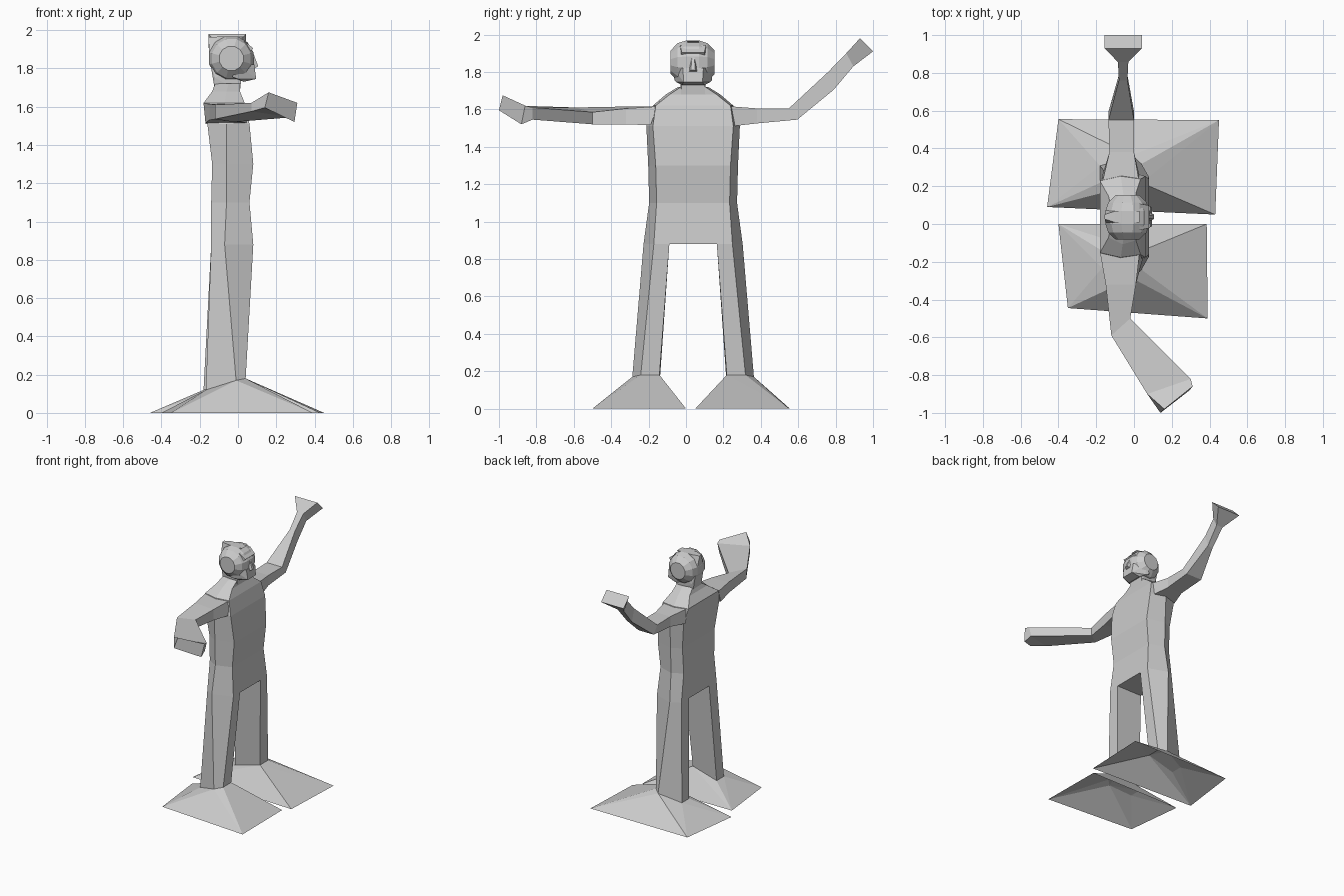
import bpy, bmesh
from math import sin, cos, pi

CY = 0.038   # body symmetry plane in y; the figure looks along +x


def finish(bm, name):
    bmesh.ops.recalc_face_normals(bm, faces=bm.faces)
    me = bpy.data.meshes.new(name)
    bm.to_mesh(me)
    bm.free()
    ob = bpy.data.objects.new(name, me)
    bpy.context.collection.objects.link(ob)
    return ob


def loft(name, rings, caps=True):
    """Skin a list of equal-length point rings, optionally capped at both ends."""
    bm = bmesh.new()
    vs = [[bm.verts.new(p) for p in r] for r in rings]
    n = len(vs[0])
    for a, b in zip(vs, vs[1:]):
        for i in range(n):
            j = (i + 1) % n
            bm.faces.new((a[i], a[j], b[j], b[i]))
    if caps:
        bm.faces.new(vs[0])
        bm.faces.new(vs[-1])
    return finish(bm, name)


def hull(name, pts, open_bottom=False):
    bm = bmesh.new()
    for p in pts:
        bm.verts.new(p)
    res = bmesh.ops.convex_hull(bm, input=bm.verts)
    junk = list({v for v in res["geom_interior"] + res["geom_unused"]
                 if isinstance(v, bmesh.types.BMVert)})
    if junk:
        bmesh.ops.delete(bm, geom=junk, context='VERTS')
    bmesh.ops.dissolve_limit(bm, angle_limit=0.02, verts=bm.verts, edges=bm.edges)
    bmesh.ops.recalc_face_normals(bm, faces=bm.faces)
    if open_bottom:
        floor = [f for f in bm.faces if all(v.co.z < 0.01 for v in f.verts)]
        bmesh.ops.delete(bm, geom=floor, context='FACES_ONLY')
    return finish(bm, name)


# Torso: hexagonal sections (z, front x, side x, back x, front half, side half, back half)
sections = [
    (0.88, 0.08, -0.07, -0.14, 0.21, 0.265, 0.22),
    (1.10, 0.06, -0.06, -0.14, 0.195, 0.235, 0.19),
    (1.30, 0.08, -0.06, -0.135, 0.20, 0.24, 0.20),
    (1.51, 0.06, -0.06, -0.16, 0.215, 0.25, 0.22),
    (1.62, 0.035, -0.07, -0.18, 0.20, 0.215, 0.19),
    (1.68, 0.01, -0.06, -0.135, 0.125, 0.145, 0.11),
    (1.72, 0.01, -0.05, -0.12, 0.065, 0.08, 0.05),
]
loft("torso", [[(f, CY - a, z), (s, CY - b, z), (k, CY - c, z),
                (k, CY + c, z), (s, CY + b, z), (f, CY + a, z)]
               for z, f, s, k, a, b, c in sections])

# Legs and hollow pyramid feet
foot_base = {
    -1: [(-0.40, 0.0), (0.385, 0.0), (0.39, -0.50), (-0.35, -0.445)],
    1: [(-0.40, 0.555), (0.45, 0.55), (0.43, 0.05), (-0.46, 0.09)],
}
for s, side in ((-1, "right"), (1, "left")):
    def leg_ring(f, m, k, inn, a, b, c, zf, zm, zk):
        return [(f, CY + s * inn, zf), (f, CY + s * a, zf), (m, CY + s * b, zm),
                (k, CY + s * c, zk), (k, CY + s * inn, zk)]
    top = leg_ring(0.08, -0.07, -0.14, 0.127, 0.21, 0.265, 0.22, 0.88, 0.88, 0.88)
    low = leg_ring(0.04, -0.01, -0.174 - 0.006 * s, 0.18, 0.28, 0.325, 0.27, 0.18, 0.17, 0.12)
    loft(side + "_leg", [low, top], caps=False)
    hull(side + "_foot", low + [(x, y, 0) for x, y in foot_base[s]], open_bottom=True)


def quad(x0, x1, top, bottom):
    """Arm section: x range, and (y, z) of its upper and lower edges."""
    return [(x0, *top), (x1, *top), (x1, *bottom), (x0, *bottom)]


# Raised arm on the +y side
loft("raised_arm", [
    quad(-0.17, 0.03, (0.21, 1.618), (0.25, 1.51)),
    quad(-0.13, 0.00, (0.38, 1.605), (0.38, 1.525)),
    quad(-0.135, 0.00, (0.55, 1.605), (0.595, 1.545)),
    quad(-0.08, -0.035, (0.76, 1.80), (0.79, 1.705)),
    quad(-0.085, -0.03, (0.857, 1.90), (0.895, 1.83)),
    quad(-0.155, 0.042, (0.93, 1.98), (1.00, 1.91)),
])

# Bent arm on the -y side, forearm swung forward
loft("bent_arm", [
    [(-0.18, -0.15, 1.616), (0.03, -0.15, 1.616), (0.045, -0.19, 1.515), (-0.17, -0.19, 1.515)],
    [(-0.15, -0.32, 1.615), (0.01, -0.32, 1.605), (0.01, -0.32, 1.52), (-0.15, -0.32, 1.53)],
    [(-0.12, -0.59, 1.61), (-0.02, -0.50, 1.585), (-0.02, -0.50, 1.52), (-0.12, -0.58, 1.535)],
    [(0.07, -0.90, 1.62), (0.30, -0.82, 1.61), (0.285, -0.82, 1.545), (0.07, -0.90, 1.575)],
    [(0.16, -0.98, 1.675), (0.31, -0.86, 1.62), (0.295, -0.88, 1.52), (0.14, -1.0, 1.595)],
])

# Head: faceted ball with its axis along y, ending in flat round ears
HX, HZ = -0.035, 1.852
loft("head", [[(HX + r * cos(pi * (2 * i + 1) / 12), hy, HZ + r * sin(pi * (2 * i + 1) / 12))
               for i in range(12)]
              for hy, r in ((-0.082, 0.065), (-0.045, 0.105), (0.0, 0.12),
                            (0.07, 0.12), (0.115, 0.105), (0.153, 0.065))])


def mirrored_hull(name, pts):
    """Convex lump from (x, half width, z) points mirrored across the body plane."""
    hull(name, [(x, CY + s * w, z) for s in (-1, 1) for x, w, z in pts])


# Face parts, neck and the hair ridge on the crown
mirrored_hull("jaw", ((-0.03, 0.10, 1.755), (0.03, 0.06, 1.73), (0.095, 0.05, 1.745),
                      (0.085, 0.055, 1.82), (0.0, 0.105, 1.82), (0.0, 0.09, 1.745)))
mirrored_hull("nose", ((0.08, 0.006, 1.88), (0.106, 0.012, 1.81), (0.07, 0.03, 1.795)))
mirrored_hull("brow", ((0.03, 0.07, 1.945), (0.08, 0.06, 1.905), (0.06, 0.065, 1.885)))
mirrored_hull("neck", ((-0.12, 0.05, 1.68), (0.01, 0.065, 1.68), (0.02, 0.06, 1.77),
                       (-0.12, 0.06, 1.75), (-0.145, 0.05, 1.83), (-0.02, 0.07, 1.80)))
mirrored_hull("hair_ridge", ((-0.155, 0.012, 1.963), (-0.10, 0.03, 1.966),
                             (0.03, 0.03, 1.966), (-0.15, 0.035, 1.88)))
